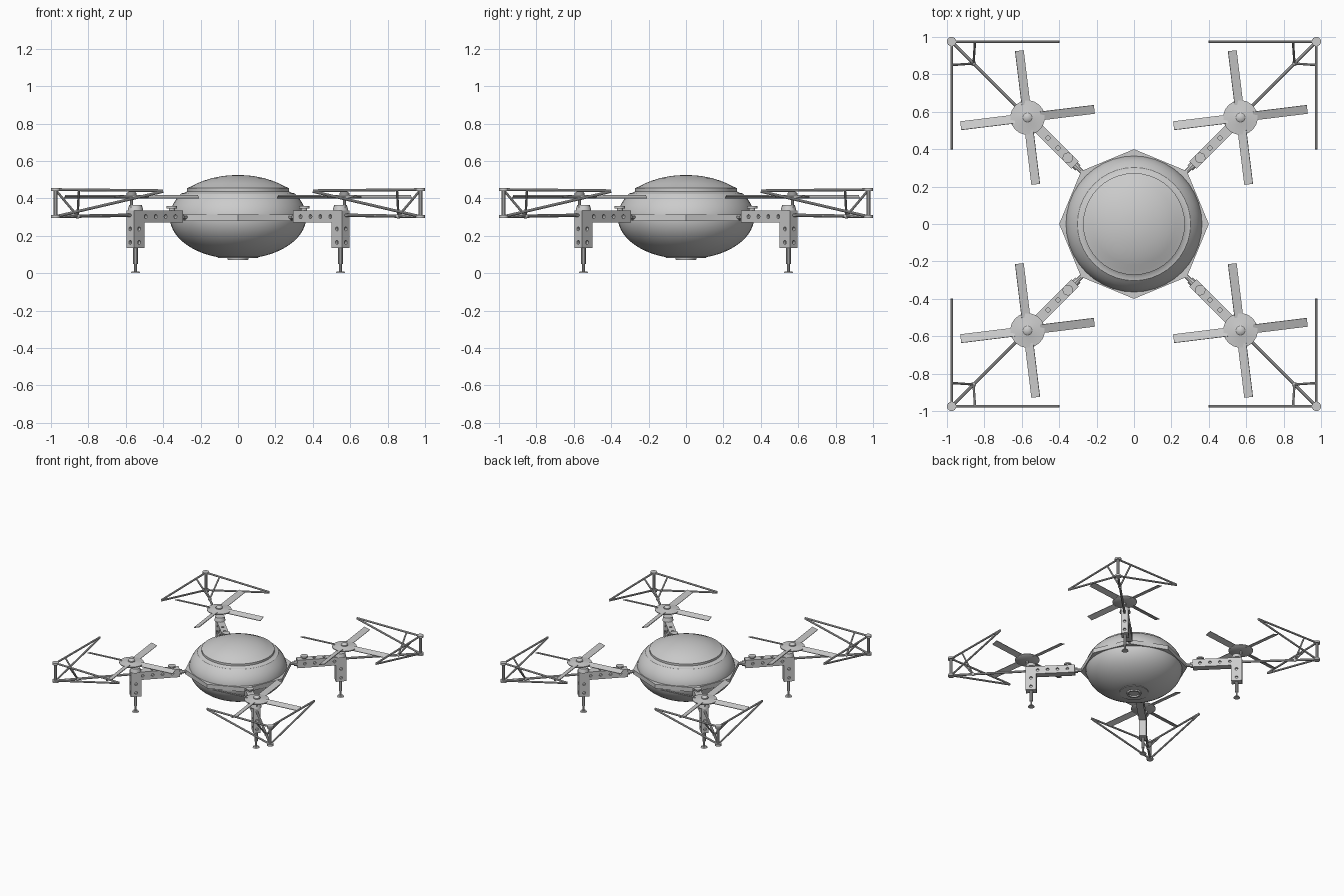
import bpy, bmesh, math
from mathutils import Vector, Matrix

if "Cube" in bpy.data.objects:
    bpy.data.objects.remove(bpy.data.objects["Cube"])

R2 = math.sqrt(2)


def finish(name, bm, smooth=True):
    bmesh.ops.recalc_face_normals(bm, faces=bm.faces)
    me = bpy.data.meshes.new(name)
    bm.to_mesh(me)
    bm.free()
    ob = bpy.data.objects.new(name, me)
    bpy.context.collection.objects.link(ob)
    if smooth:
        bpy.ops.object.select_all(action='DESELECT')
        ob.select_set(True)
        bpy.context.view_layer.objects.active = ob
        bpy.ops.object.shade_smooth_by_angle(angle=math.radians(35))
    return ob


def rod(bm, a, b, r1, r2=None, seg=10):
    a, b = Vector(a), Vector(b)
    d = b - a
    m = Matrix.Translation((a + b) / 2) @ d.to_track_quat('Z', 'Y').to_matrix().to_4x4()
    bmesh.ops.create_cone(bm, cap_ends=True, segments=seg, radius1=r1,
                          radius2=r1 if r2 is None else r2, depth=d.length, matrix=m)


def lathe(bm, profile, seg, centre=(0, 0)):
    verts = [bm.verts.new((centre[0] + r, centre[1], z)) for r, z in profile]
    edges = [bm.edges.new(p) for p in zip(verts, verts[1:])]
    bmesh.ops.spin(bm, geom=verts + edges, cent=(*centre, 0), axis=(0, 0, 1),
                   angle=2 * math.pi, steps=seg, use_duplicate=False)
    bmesh.ops.remove_doubles(bm, verts=bm.verts, dist=1e-5)


def P(x, y, z):
    # model position (front-right quarter) to arm frame, x running outwards
    return ((x + y) / R2, (y - x) / R2, z)


# Body: flattened ellipsoid with a groove around the lid
def ell(z):
    return (0.365 * math.sqrt(max(0, 1 - ((z - 0.3) / 0.225) ** 2)), z)


zs = [0.3 - 0.225 * math.cos(math.radians(a)) for a in range(18, 126, 6)]
lid = [0.465, 0.48, 0.495, 0.508, 0.518, 0.523]
profile = [(0, 0.084), (0.10, 0.084)] + [ell(z) for z in zs if 0.09 < z < 0.425]
profile += [(0.302, 0.427), (0.285, 0.43), (0.272, 0.438), (0.272, 0.455)]
profile += [ell(z) for z in lid] + [(0, 0.525)]
bm = bmesh.new()
lathe(bm, profile, 40)
finish("body_shell", bm)

# Octagonal belt around the middle
bm = bmesh.new()
rod(bm, (0, 0, 0.28), (0, 0, 0.315), 0.40, seg=8)
belt = finish("octagonal_belt", bm, False)

# Sensor ring under the body
bm = bmesh.new()
lathe(bm, [(0.11, 0.095), (0.108, 0.082), (0.056, 0.08), (0.054, 0.07),
           (0.042, 0.07), (0.04, 0.08), (0, 0.08)], 32)
finish("sensor_ring", bm)

parts = []

# L-shaped bracket: arm plus leg, with lightening holes
bm = bmesh.new()
L = [(0.445, 0.27), (0.735, 0.27), (0.735, 0.135), (0.815, 0.135), (0.815, 0.335), (0.445, 0.335)]
face = bm.faces.new([bm.verts.new((s, -0.0275, z)) for s, z in L])
ext = bmesh.ops.extrude_face_region(bm, geom=[face])
bmesh.ops.translate(bm, vec=(0, 0.055, 0),
                    verts=[v for v in ext['geom'] if isinstance(v, bmesh.types.BMVert)])
bracket = finish("arm_bracket", bm, False)

bm = bmesh.new()
for s, z in [(0.5, 0.303), (0.575, 0.303), (0.65, 0.303), (0.725, 0.303), (0.775, 0.237), (0.775, 0.165)]:
    for side in (-1, 1):
        rod(bm, (s, side * 0.0125, z), (s, side * 0.04, z), 0.011, seg=12)
for z in (0.237, 0.165):
    rod(bm, (0.80, 0, z), (0.83, 0, z), 0.011, seg=12)
for s in (0.575, 0.65):
    rod(bm, (s, 0, 0.32), (s, 0, 0.35), 0.011, seg=12)
cutter = finish("hole_cutter", bm, False)
cutter.hide_render = True
mod = bracket.modifiers.new("holes", 'BOOLEAN')
mod.object, mod.operation, mod.solver = cutter, 'DIFFERENCE', 'EXACT'
bpy.context.view_layer.update()
bracket.data = bpy.data.meshes.new_from_object(
    bracket.evaluated_get(bpy.context.evaluated_depsgraph_get()))
bracket.modifiers.clear()
bpy.data.objects.remove(cutter)
parts.append(bracket)

# Link rod to the body and the pivot knob on the arm
bm = bmesh.new()
rod(bm, (0.34, 0, 0.30), (0.46, 0, 0.30), 0.013)
rod(bm, (0.425, 0, 0.30), (0.446, 0, 0.30), 0.02)
rod(bm, (0.5, 0, 0.33), (0.5, 0, 0.348), 0.016, seg=16)
rod(bm, (0.5, 0, 0.347), (0.5, 0, 0.358), 0.028, seg=20)
parts.append(finish("arm_pivot", bm))

# Foot: stepped strut on a round pad
bm = bmesh.new()
rod(bm, (0.775, 0, 0.05), (0.775, 0, 0.14), 0.013)
rod(bm, (0.775, 0, 0.005), (0.775, 0, 0.06), 0.007)
rod(bm, (0.775, 0, 0), (0.775, 0, 0.009), 0.026, 0.02, seg=16)
parts.append(finish("foot", bm))

# Motor block and shaft
HUB = 0.805
bm = bmesh.new()
rod(bm, (0.775, 0, 0.334), (0.775, 0, 0.365), 0.042, 0.034, seg=16)
rod(bm, (HUB, 0, 0.33), (HUB, 0, 0.41), 0.009)
parts.append(finish("motor", bm))

# Rotor hub with domed cap
bm = bmesh.new()
lathe(bm, [(0, 0.398), (0.085, 0.400), (0.092, 0.405), (0.092, 0.411), (0.03, 0.418),
           (0.026, 0.419), (0.026, 0.428), (0.016, 0.436), (0, 0.438)], 32, (HUB, 0))
parts.append(finish("rotor_hub", bm))

# Four pitched blades
bm = bmesh.new()
for k in range(4):
    m = (Matrix.Translation((HUB, 0, 0.408)) @ Matrix.Rotation(math.radians(52 + 90 * k), 4, 'Z')
         @ Matrix.Translation((0.215, 0, 0)) @ Matrix.Rotation(math.radians(18), 4, 'X')
         @ Matrix.Diagonal((0.29, 0.048, 0.005, 1)))
    bmesh.ops.create_cube(bm, size=1, matrix=m)
parts.append(finish("rotor_blades", bm, False))

# Corner guard: post, rails, boom and braces
C = 0.975
bm = bmesh.new()
rod(bm, P(C, C, 0.30), P(C, C, 0.45), 0.011)
for z in (0.302, 0.447):
    rod(bm, P(C, C, z - 0.008), P(C, C, z + 0.008), 0.025, seg=16)
rod(bm, (0.81, 0, 0.31), P(C, C, 0.303), 0.009)
node = P(0.858, 0.858, 0.305)
bmesh.ops.create_icosphere(bm, subdivisions=2, radius=0.014, matrix=Matrix.Translation(node))
for flip in (False, True):
    def Q(x, y, z):
        return P(y, x, z) if flip else P(x, y, z)
    rod(bm, Q(C, C, 0.447), Q(C, 0.40, 0.441), 0.0075)
    rod(bm, Q(C, C, 0.303), Q(C, 0.40, 0.437), 0.0075)
    rod(bm, node, Q(C, 0.85, 0.445), 0.0065)
parts.append(finish("corner_guard", bm))

# Repeat the arm assembly at each corner
corners = ["back_right", "back_left", "front_left", "front_right"]
for ob in parts:
    base = ob.name
    for k, corner in enumerate(corners):
        o = ob if k == 0 else ob.copy()
        if k:
            bpy.context.collection.objects.link(o)
        o.name = corner + "_" + base
        o.rotation_euler = (0, 0, math.radians(45 + 90 * k))
